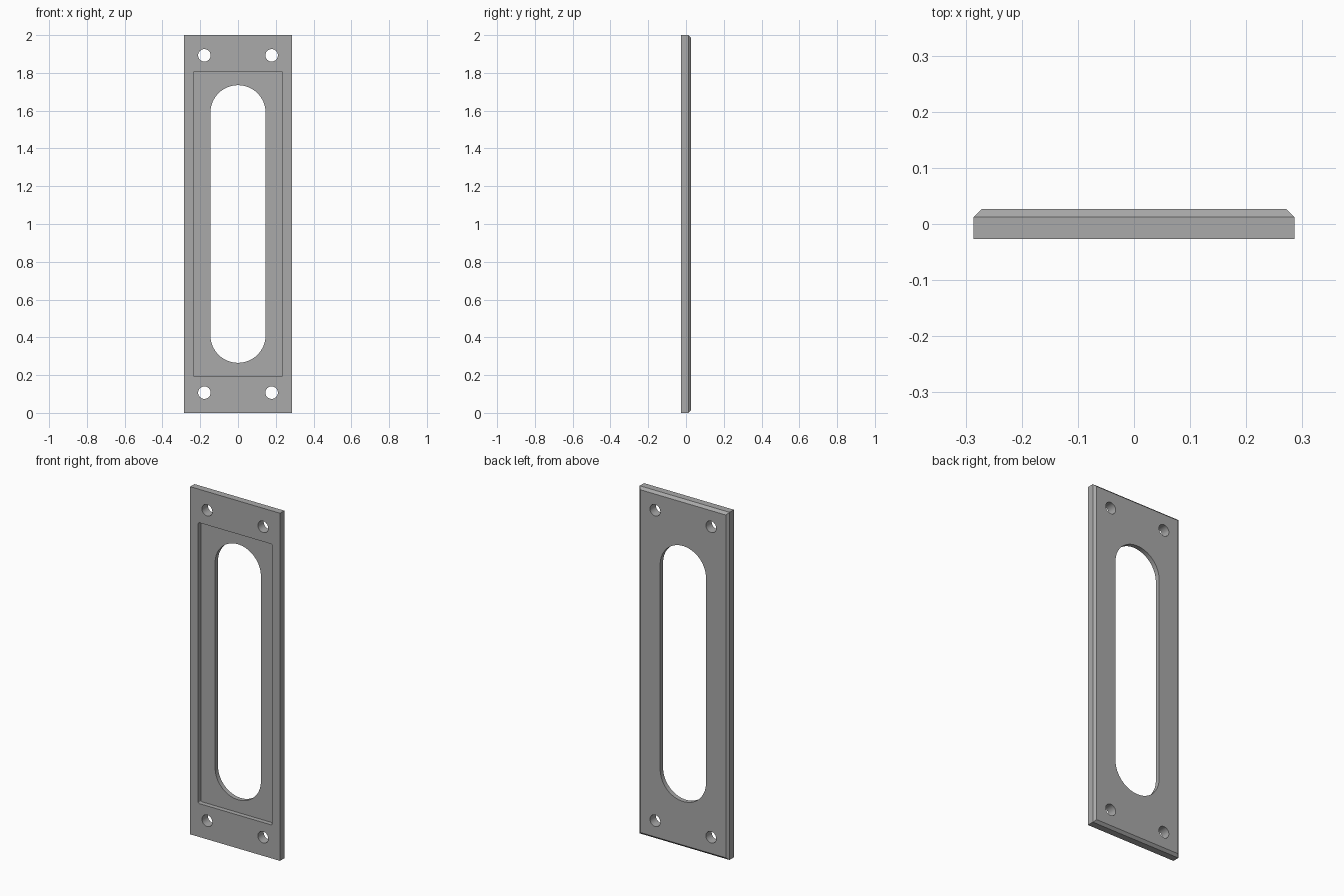
import bpy
import bmesh
import math

default = bpy.data.objects.get("Cube")
if default:
    bpy.data.objects.remove(default, do_unlink=True)

WIDTH, HEIGHT, DEPTH = 0.572, 2.0, 0.053
CHAMFER = 0.014
FRONT, BACK = -DEPTH / 2, DEPTH / 2
MID = HEIGHT / 2

metal = bpy.data.materials.new("grey_metal")
metal.use_nodes = True
grey = (0.4, 0.4, 0.4, 1)
metal.diffuse_color = grey
metal.node_tree.nodes["Principled BSDF"].inputs["Base Color"].default_value = grey


def rounded_outline(half_w, half_h, radius, cx=0, cz=MID, steps=6):
    """Rounded rectangle in the XZ plane; equal radius and half width gives a stadium."""
    points = []
    for corner, (sx, sz) in enumerate(((1, 1), (-1, 1), (-1, -1), (1, -1))):
        for i in range(steps + 1):
            a = math.pi / 2 * (corner + i / steps)
            p = (cx + sx * (half_w - radius) + radius * math.cos(a),
                 cz + sz * (half_h - radius) + radius * math.sin(a))
            if not points or math.dist(p, points[-1]) > 1e-5:
                points.append(p)
    if math.dist(points[0], points[-1]) < 1e-5:
        points.pop()
    return points


def rectangle(half_w, half_h):
    return [(sx * half_w, MID + sz * half_h)
            for sx, sz in ((1, 1), (-1, 1), (-1, -1), (1, -1))]


def loft(name, sections):
    """Solid through matching XZ outlines, each given with its y."""
    bm = bmesh.new()
    rings = [[bm.verts.new((x, y, z)) for x, z in pts] for y, pts in sections]
    bm.faces.new(rings[0])
    bm.faces.new(rings[-1][::-1])
    for a, b in zip(rings, rings[1:]):
        for i in range(len(a)):
            j = (i + 1) % len(a)
            bm.faces.new((a[i], b[i], b[j], a[j]))
    bmesh.ops.recalc_face_normals(bm, faces=bm.faces)
    mesh = bpy.data.meshes.new(name)
    bm.to_mesh(mesh)
    bm.free()
    mesh.materials.append(metal)
    obj = bpy.data.objects.new(name, mesh)
    bpy.context.collection.objects.link(obj)
    return obj


# Plate with a chamfer around the back
plate = loft("plate", [
    (FRONT, rectangle(WIDTH / 2, MID)),
    (BACK - CHAMFER, rectangle(WIDTH / 2, MID)),
    (BACK, rectangle(WIDTH / 2 - CHAMFER, MID - CHAMFER)),
])


def prism(name, outline, y0, y1):
    return loft(name, [(y0, outline), (y1, outline)])


# Shallow front recess, long grip slot and four screw holes
cutters = [
    prism("recess_cutter", rounded_outline(0.235, 0.808, 0.008), FRONT - 0.1, 0),
    prism("slot_cutter", rounded_outline(0.146, 0.735, 0.146, steps=16), -0.2, 0.2),
]
for sx in (-1, 1):
    for sz in (-1, 1):
        hole = rounded_outline(0.033, 0.033, 0.033, sx * 0.178, MID + sz * 0.893, 10)
        cutters.append(prism("screw_hole_cutter", hole, -0.2, 0.2))

bpy.context.view_layer.objects.active = plate
plate.select_set(True)
for cutter in cutters:
    cut = plate.modifiers.new("cut", "BOOLEAN")
    cut.operation = "DIFFERENCE"
    cut.solver = "EXACT"
    cut.object = cutter
    bpy.ops.object.modifier_apply(modifier=cut.name)
    bpy.data.objects.remove(cutter, do_unlink=True)

bpy.ops.object.shade_smooth_by_angle(angle=math.radians(30))
